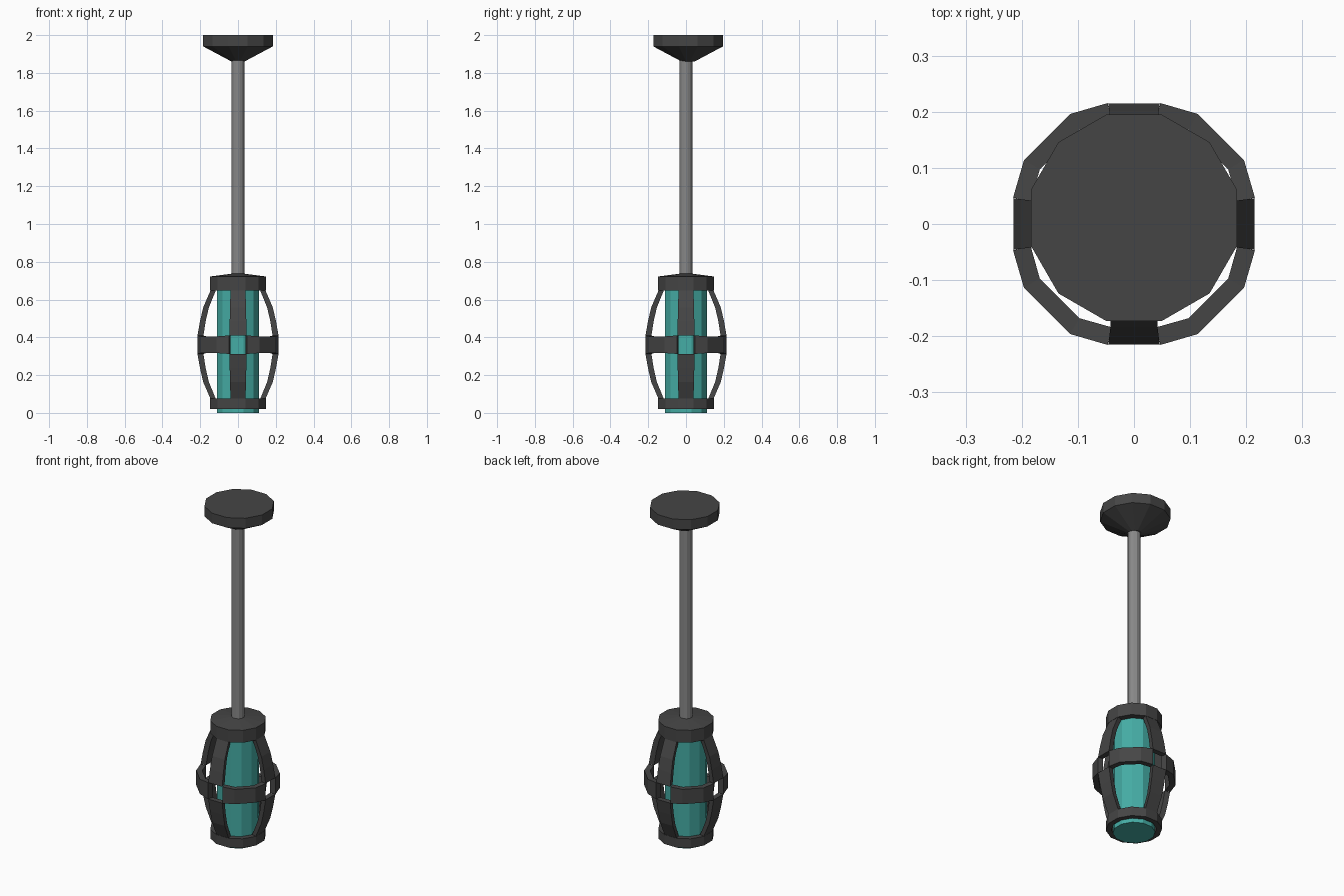
import bpy, bmesh, math

if "Cube" in bpy.data.objects:
    bpy.data.objects.remove(bpy.data.objects["Cube"])


def material(name, rgb):
    m = bpy.data.materials.new(name)
    m.diffuse_color = (*rgb, 1)
    m.use_nodes = True
    m.node_tree.nodes["Principled BSDF"].inputs["Base Color"].default_value = m.diffuse_color
    return m


DARK = material("dark_metal", (0.06, 0.06, 0.06))
STEEL = material("steel", (0.25, 0.25, 0.25))
TEAL = material("teal_glass", (0.06, 0.42, 0.38))
MID = 0.361          # height of the middle of the cage
SIDES = 12


def finish(bm, name, mat):
    bmesh.ops.recalc_face_normals(bm, faces=bm.faces)
    me = bpy.data.meshes.new(name)
    bm.to_mesh(me)
    bm.free()
    me.materials.append(mat)
    ob = bpy.data.objects.new(name, me)
    bpy.context.collection.objects.link(ob)
    return ob


def lathe(name, profile, mat, closed=False, y=0):
    """Turn (flat radius, z) points into a 12-sided solid."""
    bm = bmesh.new()
    k = 1 / math.cos(math.pi / SIDES)
    rings = []
    for r, z in profile:
        angles = [(i + 0.5) * 2 * math.pi / SIDES for i in range(SIDES)]
        rings.append([bm.verts.new((r * k * math.cos(a), r * k * math.sin(a) + y, z)) for a in angles])
    pairs = list(zip(rings, rings[1:]))
    if closed:
        pairs.append((rings[-1], rings[0]))
    else:
        bm.faces.new(rings[0])
        bm.faces.new(rings[-1])
    for a, b in pairs:
        for i in range(SIDES):
            j = (i + 1) % SIDES
            bm.faces.new((a[i], a[j], b[j], b[i]))
    return finish(bm, name, mat)


def bar(bm, sections):
    """Skin a chain of four-point cross-sections, with end caps."""
    loops = [[bm.verts.new(p) for p in s] for s in sections]
    for a, b in zip(loops, loops[1:]):
        for i in range(4):
            j = (i + 1) % 4
            bm.faces.new((a[i], a[j], b[j], b[i]))
    bm.faces.new(loops[0])
    bm.faces.new(loops[-1])


# Ceiling mount and rod
lathe("ceiling_mount", [(0.034, 1.86), (0.184, 1.94), (0.184, 2.0)], DARK, y=0.011)
lathe("rod", [(0.034, 0.72), (0.034, 1.87)], STEEL)

# Lamp core, top cap and hollow bottom ring
lathe("lamp_core", [(0.111, 0.0), (0.111, 0.66)], TEAL)
lathe("top_cap", [(0.147, 0.648), (0.147, 0.722), (0.034, 0.737)], DARK)
lathe("bottom_ring", [(0.147, 0.02), (0.147, 0.075), (0.118, 0.075), (0.118, 0.02)], DARK, closed=True)

# Bowed ribs: outer radius, inner radius, height above middle, half width
RIB = [(0.2145, 0.183, 0.049, 0.046), (0.201, 0.171, 0.125, 0.044),
       (0.184, 0.154, 0.198, 0.042), (0.145, 0.117, 0.288, 0.040)]
# Band between ribs: (outer point, inner point, half height)
BAND = [((0.2155, 0.047), (0.184, 0.040), 0.049), ((0.196, 0.114), (0.168, 0.097), 0.044),
        ((0.114, 0.196), (0.097, 0.168), 0.044), ((0.047, 0.2155), (0.040, 0.184), 0.049)]

ribs, band = bmesh.new(), bmesh.new()
for q in range(4):
    c, s = round(math.cos(q * math.pi / 2)), round(math.sin(q * math.pi / 2))

    def turn(x, y, z):
        return (c * x - s * y, s * x + c * y, z)

    for side in (1, -1):
        bar(ribs, [[turn(ro, -w, MID + side * h), turn(ro, w, MID + side * h),
                    turn(ri, w * 0.86, MID + side * h), turn(ri, -w * 0.86, MID + side * h)]
                   for ro, ri, h, w in RIB])
    bar(band, [[turn(*o, MID - h), turn(*o, MID + h), turn(*i, MID + h), turn(*i, MID - h)]
               for o, i, h in BAND])
finish(ribs, "cage_ribs", DARK)
finish(band, "cage_band", DARK)
